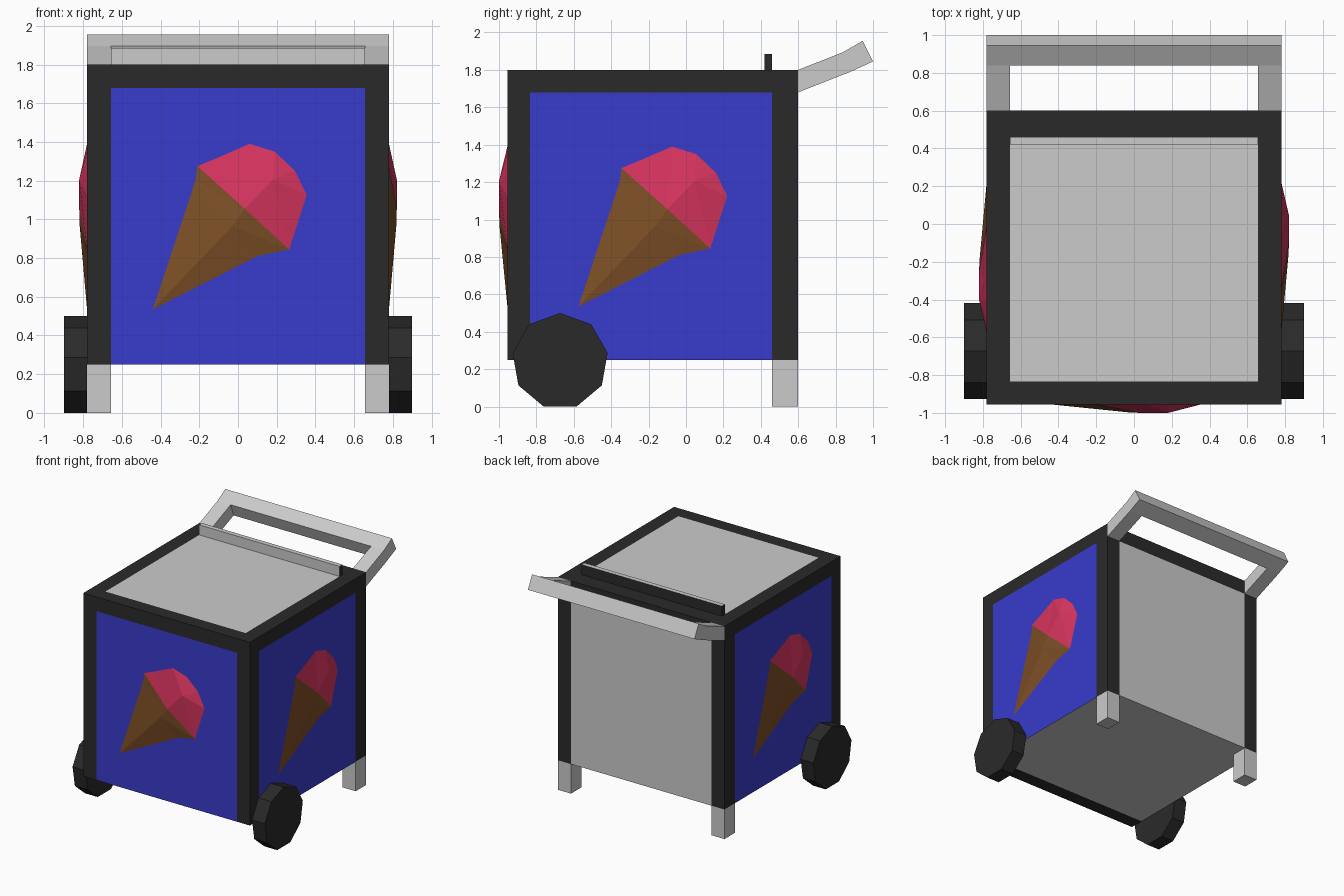
import bpy, bmesh, math
from mathutils import Vector

if "Cube" in bpy.data.objects:
    bpy.data.objects.remove(bpy.data.objects["Cube"])


def material(name, rgb):
    m = bpy.data.materials.new(name)
    m.diffuse_color = (*rgb, 1)
    m.use_nodes = True
    m.node_tree.nodes["Principled BSDF"].inputs["Base Color"].default_value = m.diffuse_color
    return m


GREY = None
DARK = material("dark_frame", (0.023, 0.023, 0.023))
BLUE = material("blue_panel", (0.04, 0.045, 0.6))
BROWN = material("cone_brown", (0.21, 0.08, 0.02))
PINK = material("scoop_pink", (0.69, 0.035, 0.115))


def finish(bm, name, mats=()):
    mesh = bpy.data.meshes.new(name)
    bm.to_mesh(mesh)
    bm.free()
    for m in mats:
        mesh.materials.append(m)
    ob = bpy.data.objects.new(name, mesh)
    bpy.context.collection.objects.link(ob)
    return ob


def box_bm(lo, hi):
    bm = bmesh.new()
    bmesh.ops.create_cube(bm, size=1)
    for v in bm.verts:
        v.co = [(a + b) / 2 + c * (b - a) for a, b, c in zip(lo, hi, v.co)]
    return bm


def prism(name, profile, x0, x1, mats=()):
    """Extrude a (y, z) profile from x0 to x1."""
    bm = bmesh.new()
    face = bm.faces.new([bm.verts.new((x0, y, z)) for y, z in profile])
    ext = bmesh.ops.extrude_face_region(bm, geom=[face])
    moved = [g for g in ext["geom"] if isinstance(g, bmesh.types.BMVert)]
    bmesh.ops.translate(bm, verts=moved, vec=(x1 - x0, 0, 0))
    # keep the starting cap so the prism is closed
    if len(bm.faces) < len(profile) + 2:
        bm.faces.new([v for v in bm.verts if v not in moved])
    bmesh.ops.recalc_face_normals(bm, faces=bm.faces[:])
    return finish(bm, name, mats)


# Cart body: one box cut along the frame lines, panels flush with the frame
grey_panel = material("grey_panel", (0.8, 0.8, 0.8))
W, WI = 0.78, 0.657
Y0, Y1, YI0, YI1 = -0.955, 0.60, -0.835, 0.46
Z0, Z1, ZI = 0.25, 1.80, 1.68
bm = box_bm((-W, Y0, Z0), (W, Y1, Z1))
for co, no in [((WI, 0, 0), (1, 0, 0)), ((-WI, 0, 0), (1, 0, 0)),
               ((0, YI0, 0), (0, 1, 0)), ((0, YI1, 0), (0, 1, 0)),
               ((0, 0, ZI), (0, 0, 1))]:
    bmesh.ops.bisect_plane(bm, geom=bm.verts[:] + bm.edges[:] + bm.faces[:],
                           plane_co=co, plane_no=no)
bm.normal_update()
for f in bm.faces:
    c, n = f.calc_center_median(), f.normal
    in_x, in_y, in_z = abs(c.x) < WI, YI0 < c.y < YI1, c.z < ZI
    if n.y < -0.5 and in_x and in_z or abs(n.x) > 0.5 and in_y and in_z:
        f.material_index = 1
    elif n.y > 0.5 and in_x and in_z or n.z > 0.5 and in_x and in_y \
            or n.z < -0.5 and c.y > YI0:
        f.material_index = 2
finish(bm, "cart_body", [DARK, BLUE, grey_panel])

# Upright lid stop: grey front and top, dark back and ends
bm = box_bm((-WI, 0.42, Z1), (WI, YI1, 1.885))
bm.normal_update()
for f in bm.faces:
    if f.normal.y < -0.5 or f.normal.z > 0.5:
        f.material_index = 1
finish(bm, "lid_stop", [DARK, grey_panel])

# Push handle: two arms and a tilted crossbar
arm = [(0.60, 1.68), (0.88, 1.79), (0.84, 1.895), (0.60, 1.80)]
bar = [(0.88, 1.79), (1.0, 1.845), (0.945, 1.955), (0.84, 1.895)]
prism("handle_crossbar", bar, -W, W)

# Wheels: nine-sided, flat at the bottom
R = 0.5 / (1 + math.cos(math.pi / 9))
wheel = [(-0.673 + R * math.sin(i * math.tau / 9),
          0.5 - R + R * math.cos(i * math.tau / 9)) for i in range(9)]

for side, s in (("left", -1), ("right", 1)):
    prism(side + "_handle_arm", arm, s * WI, s * W)
    prism(side + "_wheel", wheel, s * W, s * 0.90, [DARK])
    leg = [(YI1, 0), (Y1, 0), (Y1, Z0), (YI1, Z0)]
    prism(side + "_back_leg", leg, s * WI, s * W)

# Ice cream relief: points are (across, up, depth)
P = {
    "tip": (-0.44, 0.535, 0), "aL": (-0.22, 1.20, 0), "aC": (-0.03, 0.965, 0.042),
    "aR": (0.10, 0.81, 0), "bL": (-0.21, 1.275, 0), "bC": (0.035, 1.055, 0.045),
    "bR": (0.265, 0.845, 0), "c": (0.18, 1.205, 0.045), "d1": (-0.125, 1.31, 0),
    "d2": (0.06, 1.39, 0), "d3": (0.19, 1.35, 0), "d4": (0.295, 1.25, 0),
    "d5": (0.355, 1.125, 0),
}
CONE = ["tip aL aC", "tip aC aR", "aL bL bC", "aL bC aC", "aC bC bR", "aC bR aR"]
SCOOP = ["bC bL d1", "bC d1 d2", "bC d2 c", "c d2 d3", "c d3 d4", "c d4 d5",
         "c d5 bR", "c bR bC"]


def relief(name, place, out):
    bm = bmesh.new()
    v = {k: bm.verts.new(place(*p)) for k, p in P.items()}
    for idx, tris in enumerate((CONE, SCOOP)):
        for t in tris:
            f = bm.faces.new([v[k] for k in t.split()])
            f.material_index = idx
            f.normal_update()
            if f.normal.dot(Vector(out)) < 0:
                f.normal_flip()
    finish(bm, name, [BROWN, PINK])


relief("front_ice_cream", lambda u, z, d: (u, Y0 - d, z), (0, -1, 0))
relief("right_ice_cream", lambda u, z, d: (W + d * 0.9, u - 0.135, z), (1, 0, 0))
relief("left_ice_cream", lambda u, z, d: (-W - d * 0.9, -0.22 - u, z), (-1, 0, 0))
